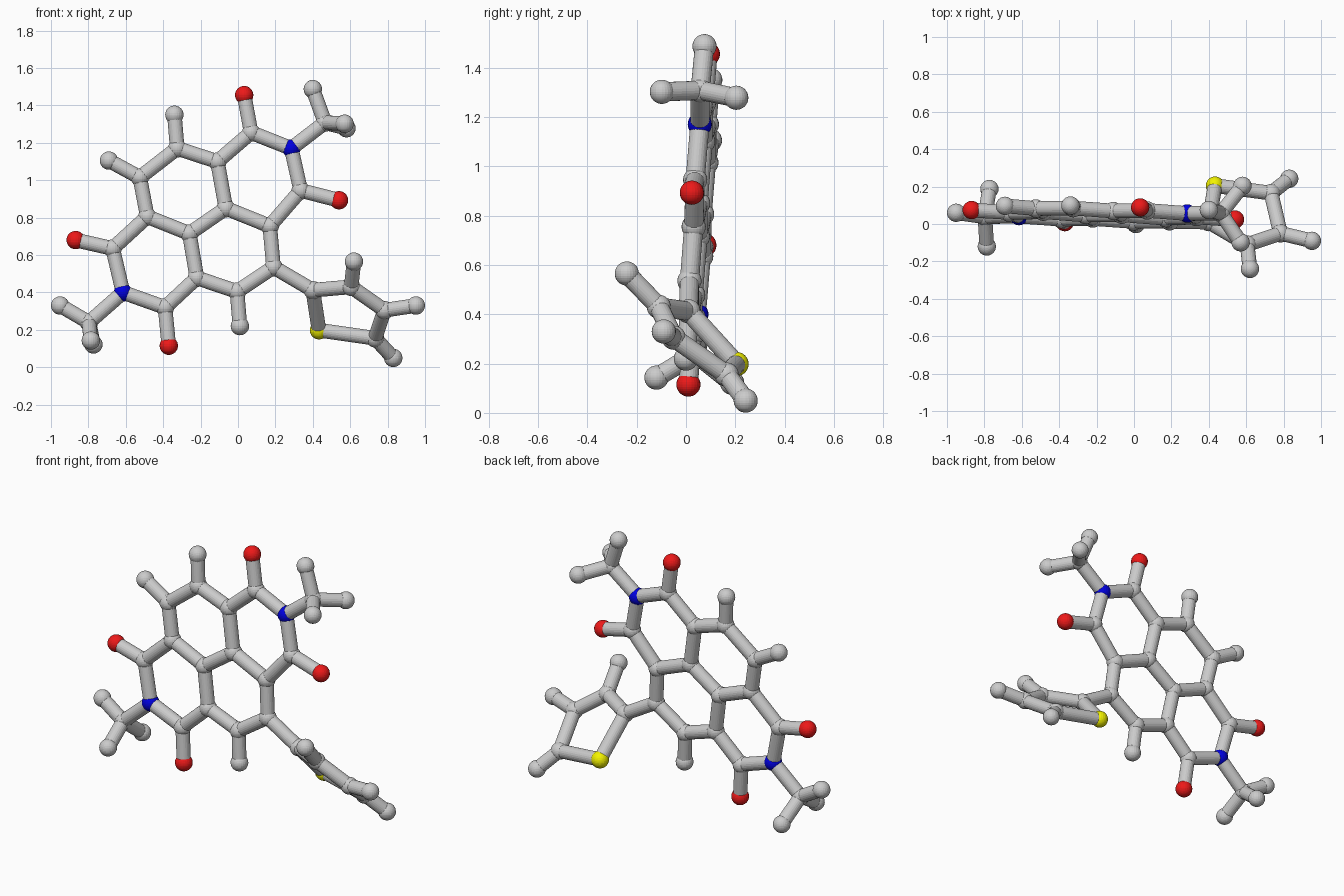
import bpy
from mathutils import Vector

if "Cube" in bpy.data.objects:
    bpy.data.objects.remove(bpy.data.objects["Cube"])

BALL, STICK = 0.049, 0.039


def material(name, rgb):
    m = bpy.data.materials.new(name)
    m.diffuse_color = (*rgb, 1)
    m.use_nodes = True
    m.node_tree.nodes["Principled BSDF"].inputs["Base Color"].default_value = m.diffuse_color
    return m


MATS = {"O": material("red", (0.85, 0.01, 0.01)),
        "N": material("blue", (0.0, 0.0, 0.75)),
        "S": material("yellow", (0.9, 0.9, 0.0))}
NAMES = {"O": "oxygen_ball", "N": "nitrogen_ball", "S": "sulfur_ball",
         "C": "carbon_ball", "H": "hydrogen_ball"}


def flat(x, z):
    """Point on the slightly tilted plane of the fused rings."""
    return (x, -0.016 - 0.047 * x + 0.073 * z, z)


# Atoms: the first letter of each key is the element
atoms = {
    # fused ring core
    "C1": flat(0.17, 0.755), "C2": flat(-0.065, 0.85), "C3": flat(-0.11, 1.10),
    "C4": flat(-0.325, 1.17), "C5": flat(-0.525, 1.015), "C6": flat(-0.485, 0.805),
    "C7": flat(-0.26, 0.715), "C8": flat(-0.22, 0.478), "C9": flat(-0.005, 0.405),
    "C10": flat(0.19, 0.535),
    "H4": flat(-0.34, 1.35), "H5": flat(-0.69, 1.105), "H9": flat(0.01, 0.22),
    # upper right imide ring
    "C11": flat(0.07, 1.255), "O11": flat(0.033, 1.455), "N1": flat(0.285, 1.17),
    "C12": flat(0.335, 0.945), "O12": flat(0.54, 0.893),
    # lower left imide ring
    "C13": flat(-0.67, 0.635), "O13": flat(-0.868, 0.68), "N2": flat(-0.615, 0.40),
    "C14": flat(-0.39, 0.32), "O14": flat(-0.37, 0.115),
    # methyl groups
    "C15": flat(0.465, 1.308), "H15a": (0.40, 0.075, 1.487),
    "H15b": (0.57, -0.098, 1.302), "H15c": (0.58, 0.204, 1.278),
    "C16": flat(-0.797, 0.24), "H16a": (-0.951, 0.06, 0.33),
    "H16b": (-0.787, -0.12, 0.143), "H16c": (-0.773, 0.187, 0.122),
    # five-sided sulfur ring
    "C17": (0.40, 0.01, 0.412), "C18": (0.605, -0.11, 0.43), "C19": (0.783, -0.05, 0.305),
    "C20": (0.733, 0.165, 0.155), "S1": (0.433, 0.205, 0.198),
    "H18": (0.62, -0.24, 0.565), "H19": (0.951, -0.09, 0.33), "H20": (0.83, 0.242, 0.05),
}

# Bonds written as chains of neighbouring atoms
chains = [
    "C1 C2 C3 C4 C5 C6 C7 C8 C9 C10 C1", "C2 C7", "C4 H4", "C5 H5", "C9 H9",
    "C3 C11 N1 C12 C1", "C11 O11", "C12 O12",
    "C6 C13 N2 C14 C8", "C13 O13", "C14 O14",
    "N1 C15 H15a", "C15 H15b", "C15 H15c",
    "N2 C16 H16a", "C16 H16b", "C16 H16c",
    "C10 C17 C18 C19 C20 S1 C17", "C18 H18", "C19 H19", "C20 H20",
]

# Balls
for key, pos in atoms.items():
    bpy.ops.mesh.primitive_uv_sphere_add(segments=24, ring_count=16, radius=BALL, location=pos)
    ob = bpy.context.object
    ob.name = NAMES[key[0]]
    if key[0] in MATS:
        ob.data.materials.append(MATS[key[0]])

# Sticks
for chain in chains:
    keys = chain.split()
    for a, b in zip(keys, keys[1:]):
        p, q = Vector(atoms[a]), Vector(atoms[b])
        d = q - p
        bpy.ops.mesh.primitive_cylinder_add(vertices=24, radius=STICK, depth=d.length,
                                            location=(p + q) / 2)
        ob = bpy.context.object
        ob.name = "bond_stick"
        ob.rotation_euler = d.to_track_quat("Z", "Y").to_euler()
